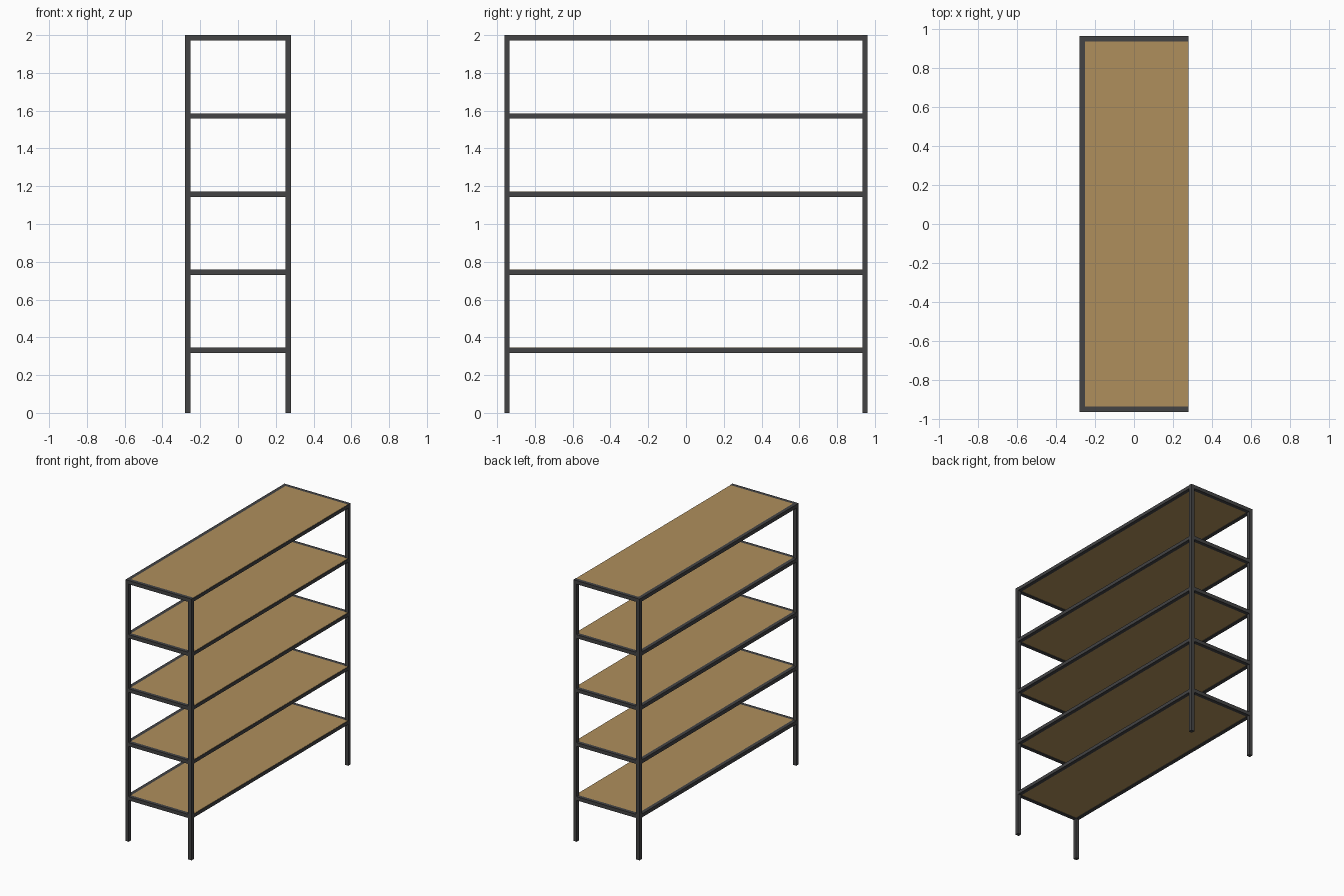
import bpy

if "Cube" in bpy.data.objects:
    bpy.data.objects.remove(bpy.data.objects["Cube"])

HX, HY, H = 0.28, 0.962, 2.0     # outer half sizes and height
T = 0.028                        # steel tube size
LEVELS = [0.345, 0.759, 1.172, 1.586, 2.0]   # top of each shelf


def material(name, rgb):
    m = bpy.data.materials.new(name)
    m.diffuse_color = (*rgb, 1.0)
    m.use_nodes = True
    m.node_tree.nodes["Principled BSDF"].inputs["Base Color"].default_value = m.diffuse_color
    return m


steel = material("dark steel", (0.056, 0.056, 0.058))
wood = material("light wood", (0.43, 0.275, 0.107))


def box(name, lo, hi, mat):
    bpy.ops.mesh.primitive_cube_add(size=1, location=[(a + b) / 2 for a, b in zip(lo, hi)])
    ob = bpy.context.object
    ob.name = name
    ob.scale = [b - a for a, b in zip(lo, hi)]
    bpy.ops.object.transform_apply(location=False, rotation=False, scale=True)
    ob.data.materials.append(mat)
    return ob


def span(sign, outer):
    # tube extent along one axis, flush with the outer face
    return sorted((sign * outer, sign * (outer - T)))


# Corner posts
for sx in (-1, 1):
    for sy in (-1, 1):
        x, y = span(sx, HX), span(sy, HY)
        box("corner_post", (x[0], y[0], 0), (x[1], y[1], H), steel)

for z in LEVELS:
    # Long side rails; the right one sits just under the board
    for s in (-1, 1):
        x = span(s, HX)
        top = z if s < 0 else z - 0.002
        box("side_rail", (x[0], -HY + T, z - T), (x[1], HY - T, top), steel)
    # Short end rails
    for s in (-1, 1):
        y = span(s, HY)
        box("end_rail", (-HX + T, y[0], z - T), (HX - T, y[1], z), steel)
    # Shelf board, with a thin overlap onto the right rail
    box("shelf_board", (-HX + T, -HY + T, z - 0.024), (HX - T, HY - T, z), wood)
    box("shelf_board_lip", (HX - T, -HY + T, z - 0.002), (HX - 0.003, HY - T, z), wood)
